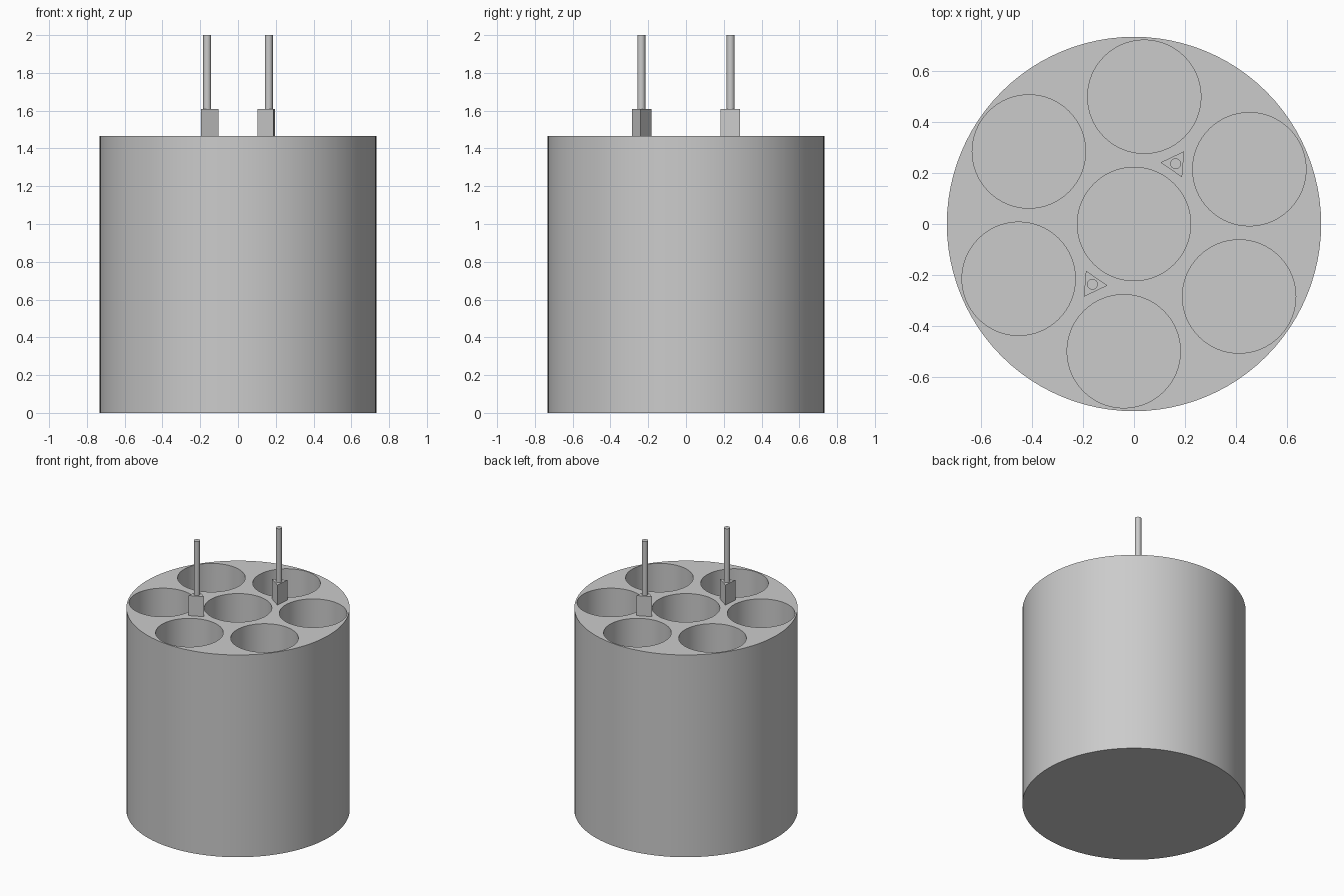
import bpy, math
from math import cos, sin, radians

cube = bpy.data.objects.get("Cube")
if cube:
    bpy.data.objects.remove(cube, do_unlink=True)

BODY_R, BODY_H = 0.733, 1.465
HOLE_R, RING_R, FLOOR = 0.222, 0.5, 0.07
RING_ANGLE = 25.4                       # first hole of the ring, degrees
PIN_DIST, PIN_ANGLE = 0.287, 55.4       # pins sit between neighbouring holes

grey = bpy.data.materials.new("light grey")
grey.use_nodes = True
grey.diffuse_color = (0.6, 0.6, 0.6, 1)
grey.node_tree.nodes["Principled BSDF"].inputs["Base Color"].default_value = (0.6, 0.6, 0.6, 1)


def prism(name, sides, r, x, y, z0, z1, turn=0.0):
    """Upright prism or cylinder with one corner pointing along angle turn."""
    bpy.ops.mesh.primitive_cylinder_add(vertices=sides, radius=r, depth=z1 - z0,
                                        location=(x, y, (z0 + z1) / 2))
    ob = bpy.context.object
    ob.name = name
    # the primitive's first corner points along +y
    ob.rotation_euler.z = radians(turn - 90)
    ob.data.materials.append(grey)
    return ob


def smooth(ob):
    bpy.ops.object.select_all(action='DESELECT')
    ob.select_set(True)
    bpy.context.view_layer.objects.active = ob
    bpy.ops.object.shade_smooth_by_angle(angle=radians(30))


# Cylindrical block
body = prism("block", 96, BODY_R, 0, 0, 0, BODY_H)

# Blind bores: one in the centre, six around it
centres = [(0, 0)]
for i in range(6):
    a = radians(RING_ANGLE + 60 * i)
    centres.append((RING_R * cos(a), RING_R * sin(a)))
for x, y in centres:
    cutter = prism("bore_cutter", 64, HOLE_R, x, y, FLOOR, BODY_H + 0.2)
    mod = body.modifiers.new("bore", 'BOOLEAN')
    mod.operation = 'DIFFERENCE'
    mod.solver = 'EXACT'
    mod.object = cutter
    bpy.context.view_layer.objects.active = body
    bpy.ops.object.modifier_apply(modifier=mod.name)
    bpy.data.objects.remove(cutter, do_unlink=True)
smooth(body)

# Two opposite pins: triangular foot with a thin rod on top
for side, turn in (("back", PIN_ANGLE), ("front", PIN_ANGLE + 180)):
    x, y = PIN_DIST * cos(radians(turn)), PIN_DIST * sin(radians(turn))
    prism(side + "_pin_foot", 3, 0.059, x, y, BODY_H, 1.61, turn)
    smooth(prism(side + "_pin_rod", 24, 0.021, x, y, 1.61, 2.0))
